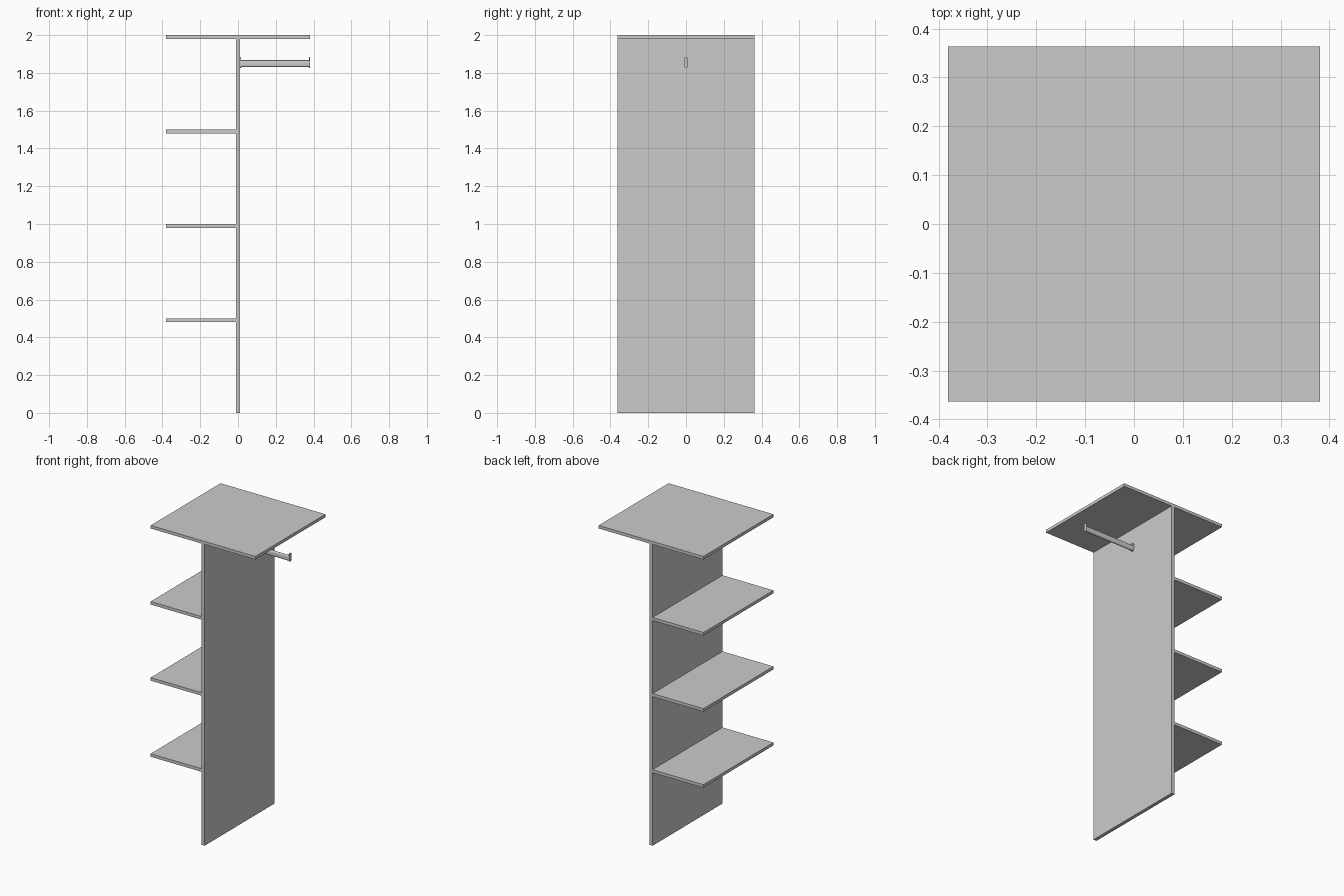
import bpy, bmesh, math

if "Cube" in bpy.data.objects:
    bpy.data.objects.remove(bpy.data.objects["Cube"])

W, D, T = 0.381, 0.363, 0.02   # half width, half depth, board thickness
P = 0.0115                     # half thickness of the upright panel


def board(name, x0, x1, z0, z1):
    bpy.ops.mesh.primitive_cube_add(size=1, location=((x0 + x1) / 2, 0, (z0 + z1) / 2))
    ob = bpy.context.object
    ob.name = name
    ob.scale = (x1 - x0, 2 * D, z1 - z0)
    bpy.ops.object.transform_apply(location=False, rotation=False, scale=True)


def oval_bar(name, x0, x1, z0, z1, r, n=10):
    # upright stadium profile extruded along x
    prof = [(r * math.cos(math.pi * i / n), z1 - r + r * math.sin(math.pi * i / n)) for i in range(n + 1)]
    prof += [(-y, z0 + z1 - z) for y, z in prof]
    bm = bmesh.new()
    face = bm.faces.new([bm.verts.new((x0, y, z)) for y, z in prof])
    ext = bmesh.ops.extrude_face_region(bm, geom=[face])
    verts = [v for v in ext["geom"] if isinstance(v, bmesh.types.BMVert)]
    bmesh.ops.translate(bm, verts=verts, vec=(x1 - x0, 0, 0))
    bmesh.ops.recalc_face_normals(bm, faces=bm.faces)
    me = bpy.data.meshes.new(name)
    bm.to_mesh(me)
    bm.free()
    ob = bpy.data.objects.new(name, me)
    bpy.context.collection.objects.link(ob)
    bpy.ops.object.select_all(action='DESELECT')
    bpy.context.view_layer.objects.active = ob
    ob.select_set(True)
    bpy.ops.object.shade_smooth_by_angle(angle=math.radians(30))


# Boards
board("top_board", -W, W, 2 - T, 2)
board("upright_panel", -P, P, 0, 2 - T)
for i, z in enumerate((0.5, 1.0, 1.5)):
    board(f"shelf_{i + 1}", -W, -P, z - T, z)

# Hanging rail with a holder plate at each end
oval_bar("hanging_rail", P + 0.002, W - 0.002, 1.831, 1.867, 0.009)
oval_bar("rail_holder_inner", P, P + 0.005, 1.827, 1.884, 0.0115)
oval_bar("rail_holder_outer", W - 0.005, W, 1.827, 1.884, 0.0115)
